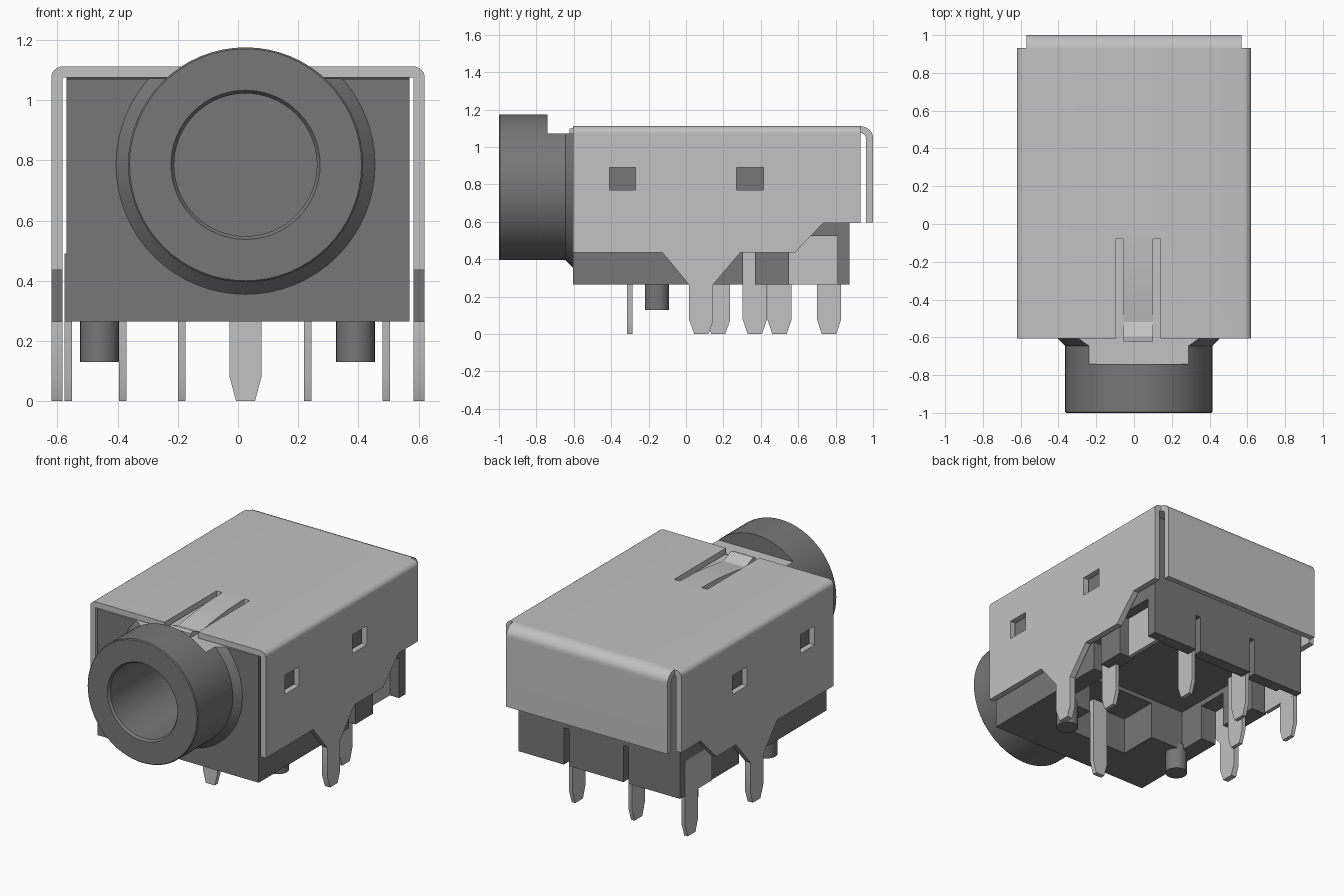
import bpy, bmesh, math
from mathutils import Vector

old = bpy.data.objects.get("Cube")
if old:
    bpy.data.objects.remove(old, do_unlink=True)


def material(name, v):
    m = bpy.data.materials.new(name)
    m.use_nodes = True
    m.diffuse_color = (v, v, v, 1)
    m.node_tree.nodes["Principled BSDF"].inputs["Base Color"].default_value = (v, v, v, 1)
    return m


METAL = material("light grey metal", 0.54)
PLASTIC = material("dark grey plastic", 0.185)


def finish(name, bm, mat):
    bmesh.ops.recalc_face_normals(bm, faces=bm.faces[:])
    me = bpy.data.meshes.new(name)
    bm.to_mesh(me)
    bm.free()
    me.materials.append(mat)
    ob = bpy.data.objects.new(name, me)
    bpy.context.collection.objects.link(ob)
    return ob


def prism(name, pts, axis, a, b, mat=PLASTIC):
    """Extrude a 2D outline along an axis: x uses (y,z), y uses (x,z), z uses (x,y)."""
    bm = bmesh.new()

    def place(p, t):
        return {"x": (t, *p), "y": (p[0], t, p[1]), "z": (*p, t)}[axis]
    lo = [bm.verts.new(place(p, a)) for p in pts]
    hi = [bm.verts.new(place(p, b)) for p in pts]
    bm.faces.new(lo)
    bm.faces.new(hi[::-1])
    for i in range(len(pts)):
        j = (i + 1) % len(pts)
        bm.faces.new((lo[i], lo[j], hi[j], hi[i]))
    return finish(name, bm, mat)


def box(name, x, y, z, mat=PLASTIC):
    return prism(name, [(x[0], y[0]), (x[1], y[0]), (x[1], y[1]), (x[0], y[1])],
                 "z", z[0], z[1], mat)


def lathe(name, profile, cx, cz, mat=PLASTIC, n=64):
    """Solid of revolution about an axis parallel to y; profile is (y, radius)."""
    bm = bmesh.new()
    rings = [[bm.verts.new((cx + r * math.cos(2 * math.pi * i / n), y,
                            cz + r * math.sin(2 * math.pi * i / n))) for i in range(n)]
             for y, r in profile]
    for p, q in zip(rings, rings[1:]):
        for i in range(n):
            bm.faces.new((p[i], p[(i + 1) % n], q[(i + 1) % n], q[i]))
    bm.faces.new(rings[0])
    bm.faces.new(rings[-1][::-1])
    return finish(name, bm, mat)


def cut(target, *cutters):
    for c in cutters:
        mod = target.modifiers.new("cut", "BOOLEAN")
        mod.operation, mod.solver, mod.object = "DIFFERENCE", "EXACT", c
        bpy.context.view_layer.objects.active = target
        bpy.ops.object.modifier_apply(modifier=mod.name)
        bpy.data.objects.remove(c, do_unlink=True)


def arc(cx, cy, r, a0, a1, n=6):
    return [(cx + r * math.cos(math.radians(a0 + (a1 - a0) * i / n)),
             cy + r * math.sin(math.radians(a0 + (a1 - a0) * i / n))) for i in range(n + 1)]


CX, CZ = 0.025, 0.785


def bore():
    return lathe("bore_cutter", [(-1.02, 0.262), (-0.985, 0.237), (0.2, 0.237)], CX, CZ)


# Housing block with the socket bore, underside cavity and terminal slots
housing = box("housing", (-0.57, 0.57), (-0.605, 0.875), (0.265, 1.07))
cut(housing, bore(),
    box("c", (-0.46, 0.46), (-0.10, 0.80), (0.1, 0.525)),
    box("c", (-0.22, 0.26), (-0.35, -0.08), (0.1, 0.50)),
    box("c", (0.44, 0.7), (0.55, 0.81), (0.1, 0.525)),
    box("c", (0.44, 0.7), (0.305, 0.37), (0.1, 0.45)),
    box("c", (-0.7, -0.44), (0.55, 0.83), (0.1, 0.49)),
    box("c", (-0.7, -0.44), (0.08, 0.28), (0.1, 0.49)),
    box("c", (0.215, 0.25), (0.78, 0.9), (0.1, 0.50)),
    box("c", (-0.205, -0.17), (0.78, 0.9), (0.1, 0.50)))

# Round barrel with a flared collar, flattened on top behind the front ring
barrel = lathe("barrel", [(-1.0, 0.385), (-0.995, 0.39), (-0.645, 0.39), (-0.605, 0.43)], CX, CZ)
cut(barrel, bore(), box("c", (-0.6, 0.6), (-0.74, -0.5), (1.072, 1.4)))

# Level top faces of the plastic carry the light colour
for ob in (housing, barrel):
    ob.data.materials.append(METAL)
    for p in ob.data.polygons:
        if p.normal.z > 0.99 and 1.06 < p.center.z < 1.08:
            p.material_index = 1

# Locating pegs
for side, px in (("left", 0.39), ("right", -0.46)):
    circle = arc(px, -0.155, 0.065, 0, 345, 23)
    prism(side + "_peg", circle, "z", 0.13, 0.30)

# Folded metal shell: U section, then side outlines, windows and top slots cut away
T = 0.037
section = ([(-0.62, -0.0)] + arc(-0.58, 1.07, 0.042, 180, 90) + arc(0.58, 1.07, 0.042, 90, 0)
           + [(0.62, 0.0), (0.62 - T, 0.0), (0.62 - T, 1.075), (T - 0.62, 1.075), (T - 0.62, 0.0)])
section = [(max(-0.62, min(0.62, x)), min(z, 1.112)) for x, z in section]
shell = prism("shell", section, "y", -0.605, 0.932, METAL)
for sx, s in ((1, 0.0), (-1, 0.09)):
    span = sorted((sx * 0.5, sx * 0.7))
    front = [(-0.7, -0.1), (-0.7, 0.435), (-0.125 + s, 0.435), (0.015 + s, 0.265),
             (0.015 + s, 0.08), (0.045 + s, -0.001), (0.045 + s, -0.1)]
    rear = [(0.12 + s, -0.1), (0.12 + s, -0.001), (0.145 + s, 0.07), (0.145 + s, 0.265),
            (0.29 + s, 0.435), (0.58, 0.435), (0.735, 0.595), (1.0, 0.595), (1.0, -0.1)]
    cut(shell, prism("c", front, "x", *span, METAL), prism("c", rear, "x", *span, METAL),
        box("c", span, (-0.41, -0.27), (0.77, 0.89), METAL),
        box("c", span, (0.27, 0.415), (0.77, 0.89), METAL))
cut(shell, box("c", (-0.095, 0.14), (-0.7, -0.08), (1.0, 1.2), METAL))

# Spring tongue between the two slots, dipping and then rising at its tip
upper = [(-0.08, 1.112), (-0.25, 1.107), (-0.42, 1.088), (-0.52, 1.072), (-0.595, 1.103), (-0.622, 1.098)]
lower = [(y, z - 0.036) for y, z in upper[::-1]]
prism("spring_tongue", upper + lower, "x", -0.055, 0.10, METAL)

# Rear flap folded down from the top
flap = (arc(0.932, 1.042, 0.07, 90, 0) + [(1.0, 0.597), (0.963, 0.597)]
        + arc(0.932, 1.044, 0.031, 0, 90))
prism("rear_flap", [(min(y, 1.0), z) for y, z in flap], "x", -0.57, 0.57, METAL)


# Solder pins with tapered tips
def pin_outline(c, w, top):
    h = w / 2
    return [(c - h, top), (c - h, 0.08), (c - h * 0.6, 0), (c + h * 0.6, 0), (c + h, 0.08), (c + h, top)]


prism("front_pin", pin_outline(0.025, 0.105, 0.52), "y", -0.315, -0.285, METAL)
for name, x, y in (("left_pin", 0.493, 0.368), ("rear_left_pin", 0.232, 0.765),
                   ("rear_right_pin", -0.187, 0.765), ("middle_right_pin", -0.382, 0.5),
                   ("right_pin", -0.563, 0.765)):
    prism(name, pin_outline(y, 0.13, 0.49), "x", x - 0.0125, x + 0.0125, METAL)

# Contact plates showing through the side notches
box("left_contact_plate", (0.48, 0.505), (0.55, 0.81), (0.265, 0.54), METAL)
box("right_contact_plate", (-0.575, -0.55), (0.56, 0.82), (0.265, 0.49), METAL)

# Smooth curved surfaces while keeping the folds crisp
bpy.ops.object.select_all(action="DESELECT")
for ob in bpy.context.collection.objects:
    if ob.type == "MESH":
        ob.select_set(True)
        bpy.context.view_layer.objects.active = ob
bpy.ops.object.shade_smooth_by_angle(angle=math.radians(30))
